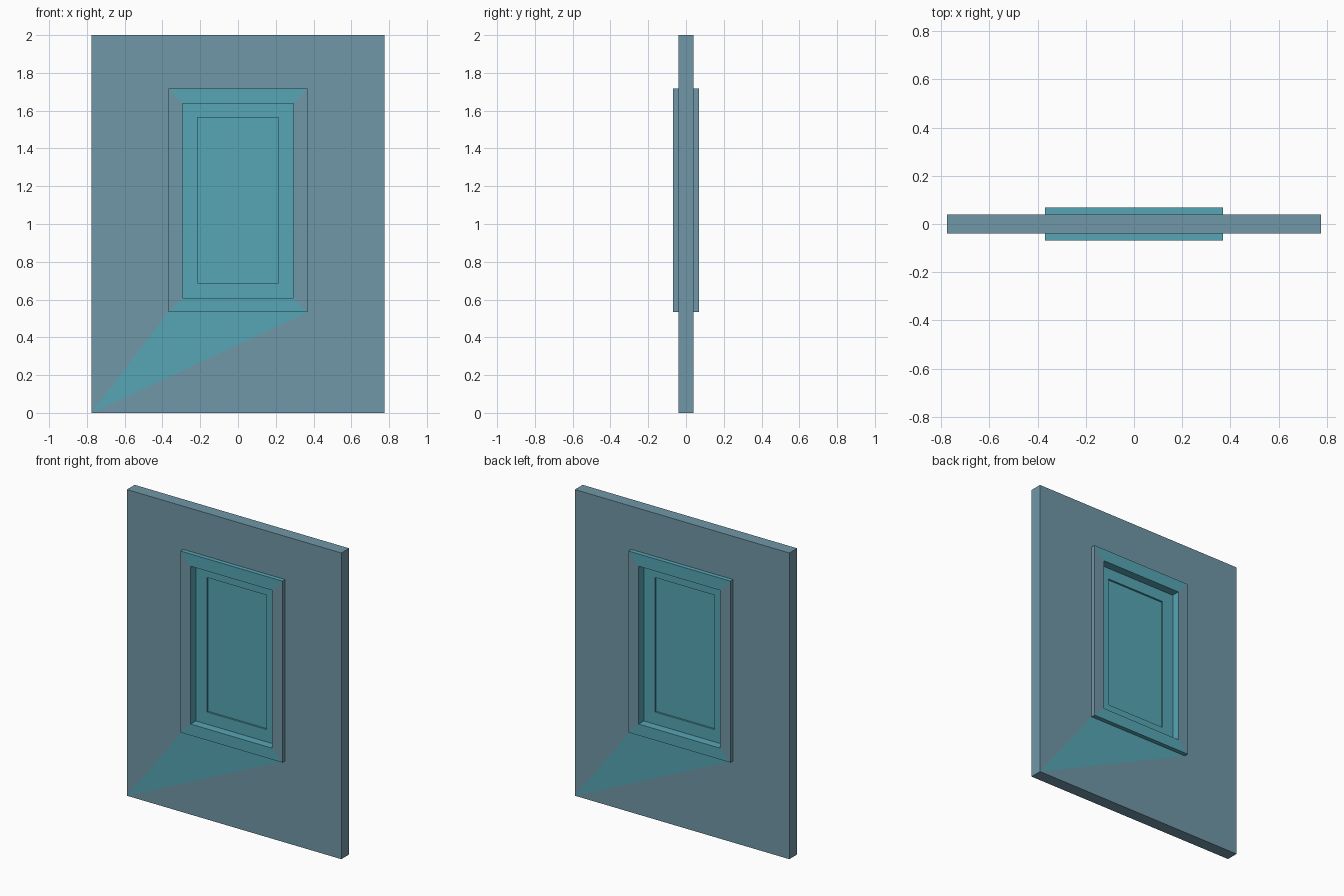
import bpy, bmesh

if "Cube" in bpy.data.objects:
    bpy.data.objects.remove(bpy.data.objects["Cube"])


def material(name, col):
    m = bpy.data.materials.new(name)
    m.diffuse_color = (*col, 1)
    m.use_nodes = True
    m.node_tree.nodes["Principled BSDF"].inputs["Base Color"].default_value = m.diffuse_color
    return m


SLATE = material("slate", (0.165, 0.31, 0.39))
TEAL = material("teal", (0.095, 0.38, 0.46))

# Rectangles: half width, bottom, top
OUTER = (0.775, 0.0, 2.0)
FRAME = (0.368, 0.533, 1.718)
OPENING = (0.294, 0.607, 1.638)
PANE = (0.2145, 0.687, 1.565)

# Depths from the middle plane
WALL_Y, FRAME_Y, PANEL_Y, PANE_Y = 0.04, 0.068, 0.014, 0.002


def loop(bm, rect, y, side):
    """Rectangle of four corners, starting bottom left as seen from its side."""
    h, lo, hi = rect
    return [bm.verts.new((x * side, -y * side, z))
            for x, z in ((-h, lo), (h, lo), (h, hi), (-h, hi))]


def build(name, steps, cap=False, fan=False):
    """steps: (rect, depth, teal edges) from outside in, repeated on the back.
    Edges are numbered bottom, right, top, left."""
    bm = bmesh.new()
    for side in (1, -1):
        prev = None
        for rect, y, teal in steps:
            cur = loop(bm, rect, y, side)
            if prev:
                for i in range(4):
                    j = (i + 1) % 4
                    if fan and i == 0 and rect == FRAME:
                        # coloured wedge running to the lower corner
                        bm.faces.new((prev[0], prev[1], cur[1]))
                        bm.faces.new((prev[0], cur[1], cur[0])).material_index = 1
                    else:
                        f = bm.faces.new((prev[i], prev[j], cur[j], cur[i]))
                        f.material_index = int(i in teal)
            prev = cur
        if cap:
            bm.faces.new(prev).material_index = 1
    bmesh.ops.remove_doubles(bm, verts=bm.verts, dist=1e-5)
    me = bpy.data.meshes.new(name)
    bm.to_mesh(me)
    bm.free()
    me.materials.append(SLATE)
    me.materials.append(TEAL)
    ob = bpy.data.objects.new(name, me)
    bpy.context.collection.objects.link(ob)
    return ob


ENDS, ALL = (0, 2), (0, 1, 2, 3)

# Slab with a rectangular hole
build("wall", [(OUTER, 0, ()), (OUTER, WALL_Y, ()), (FRAME, WALL_Y, ())], fan=True)

# Raised mitred frame with its inner reveal
build("window_frame", [(FRAME, WALL_Y, ()), (FRAME, FRAME_Y, ENDS),
                       (OPENING, FRAME_Y, ENDS), (OPENING, PANEL_Y, ALL)])

# Recessed sash border and pane
build("window_pane", [(OPENING, PANEL_Y, ()), (PANE, PANEL_Y, ALL),
                      (PANE, PANE_Y, ALL)], cap=True)
